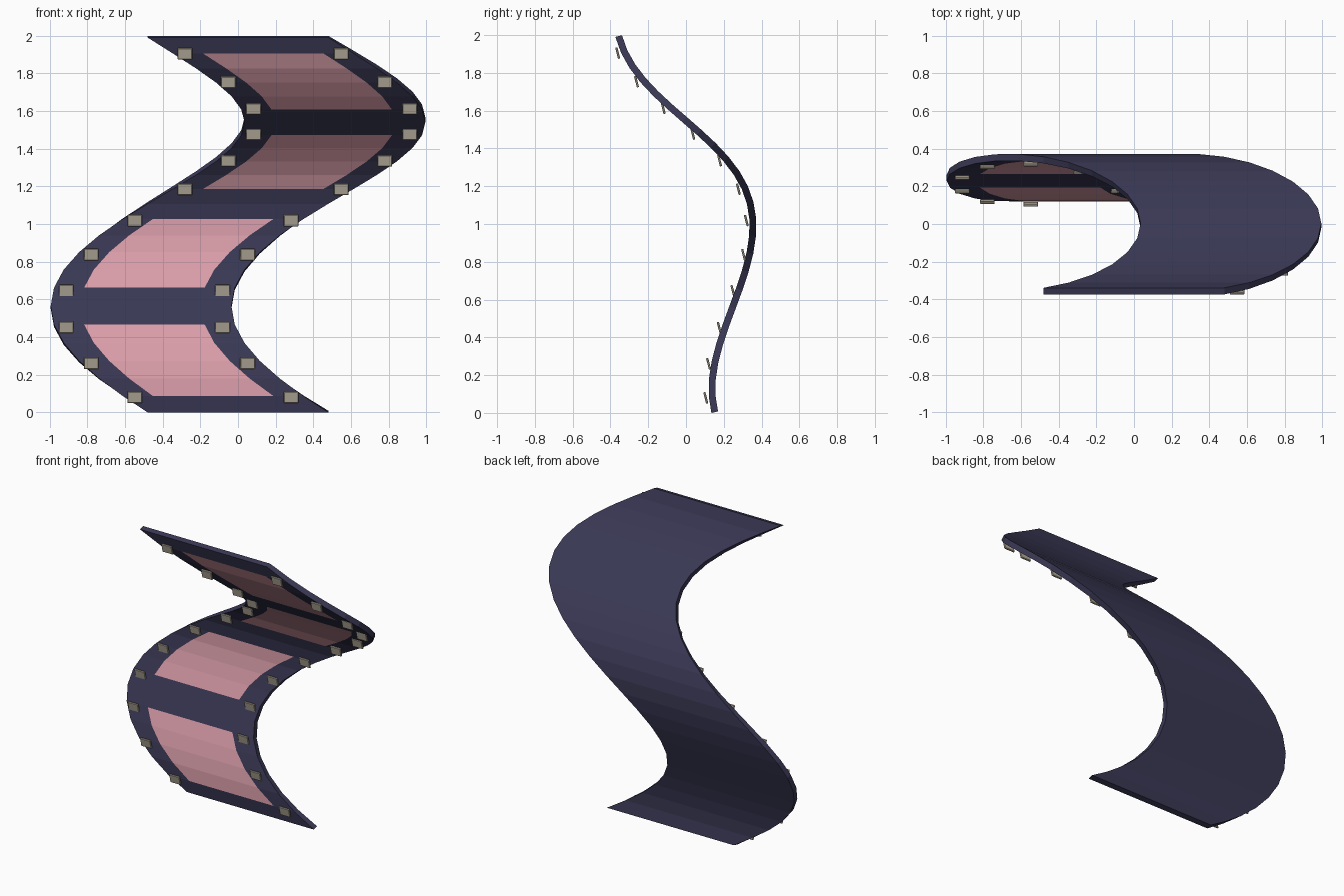
import bpy, bmesh, math
from mathutils import Vector, Matrix

cube = bpy.data.objects.get("Cube")
if cube:
    bpy.data.objects.remove(cube)


def material(name, rgb):
    m = bpy.data.materials.new(name)
    m.use_nodes = True
    m.diffuse_color = (*rgb, 1)
    m.node_tree.nodes["Principled BSDF"].inputs["Base Color"].default_value = (*rgb, 1)
    return m


NAVY = material("navy", (0.042, 0.04, 0.09))
PINK = material("dusty pink", (0.72, 0.35, 0.41))
BEIGE = material("warm beige", (0.48, 0.43, 0.34))

SWAY, DEPTH, LENGTH = 0.515, 0.228, 2.055
HALF_WIDTH, PANEL_HALF, THICK = 0.48, 0.32, 0.036
SEGMENTS, HOLES = 24, 12

# The whole strip leans forward
LEAN = Matrix.Translation((0, 0.373, 0.06)) @ Matrix.Rotation(0.25, 4, "X")


def centre(t):
    a = math.tau * t
    return Vector((-SWAY * math.sin(a), -DEPTH * math.cos(a), LENGTH * t))


def back_normal(t):
    slope = math.tau * DEPTH * math.sin(math.tau * t)
    return Vector((0, LENGTH, -slope)).normalized()


def make_object(name, bm, mats):
    bmesh.ops.recalc_face_normals(bm, faces=bm.faces)
    bm.transform(LEAN)
    mesh = bpy.data.meshes.new(name)
    bm.to_mesh(mesh)
    bm.free()
    for m in mats:
        mesh.materials.append(m)
    obj = bpy.data.objects.new(name, mesh)
    bpy.context.collection.objects.link(obj)
    return obj


# Wavy film strip, with picture panels on the front
bm = bmesh.new()
columns = (-HALF_WIDTH, -PANEL_HALF, PANEL_HALF, HALF_WIDTH)
rings = []
for i in range(SEGMENTS + 1):
    t = i / SEGMENTS
    c, n = centre(t), back_normal(t) * THICK / 2
    front = [bm.verts.new(c - n + Vector((x, 0, 0))) for x in columns]
    back = [bm.verts.new(c + n + Vector((x, 0, 0))) for x in reversed(columns)]
    rings.append(front + back)
count = len(rings[0])
for i in range(SEGMENTS):
    for j in range(count):
        k = (j + 1) % count
        face = bm.faces.new((rings[i][j], rings[i][k], rings[i + 1][k], rings[i + 1][j]))
        face.material_index = int(j == 1 and 1 <= i % 6 <= 4)
for ring in (rings[0], rings[-1]):
    bm.faces.new(ring)
make_object("film_strip", bm, (NAVY, PINK))

# Small sprocket plates along both margins
for side, x in (("left", 0.415), ("right", -0.415)):
    bm = bmesh.new()
    for i in range(HOLES):
        place = centre((i + 0.5) / HOLES) + Vector((x, -0.035, 0))
        size = Matrix.Diagonal((0.078, 0.012, 0.062, 1))
        bmesh.ops.create_cube(bm, size=1, matrix=Matrix.Translation(place) @ size)
    plates = make_object(side + "_sprocket_plates", bm, (BEIGE,))
    bevel = plates.modifiers.new("soft_edges", "BEVEL")
    bevel.width = 0.003
    bevel.segments = 1
